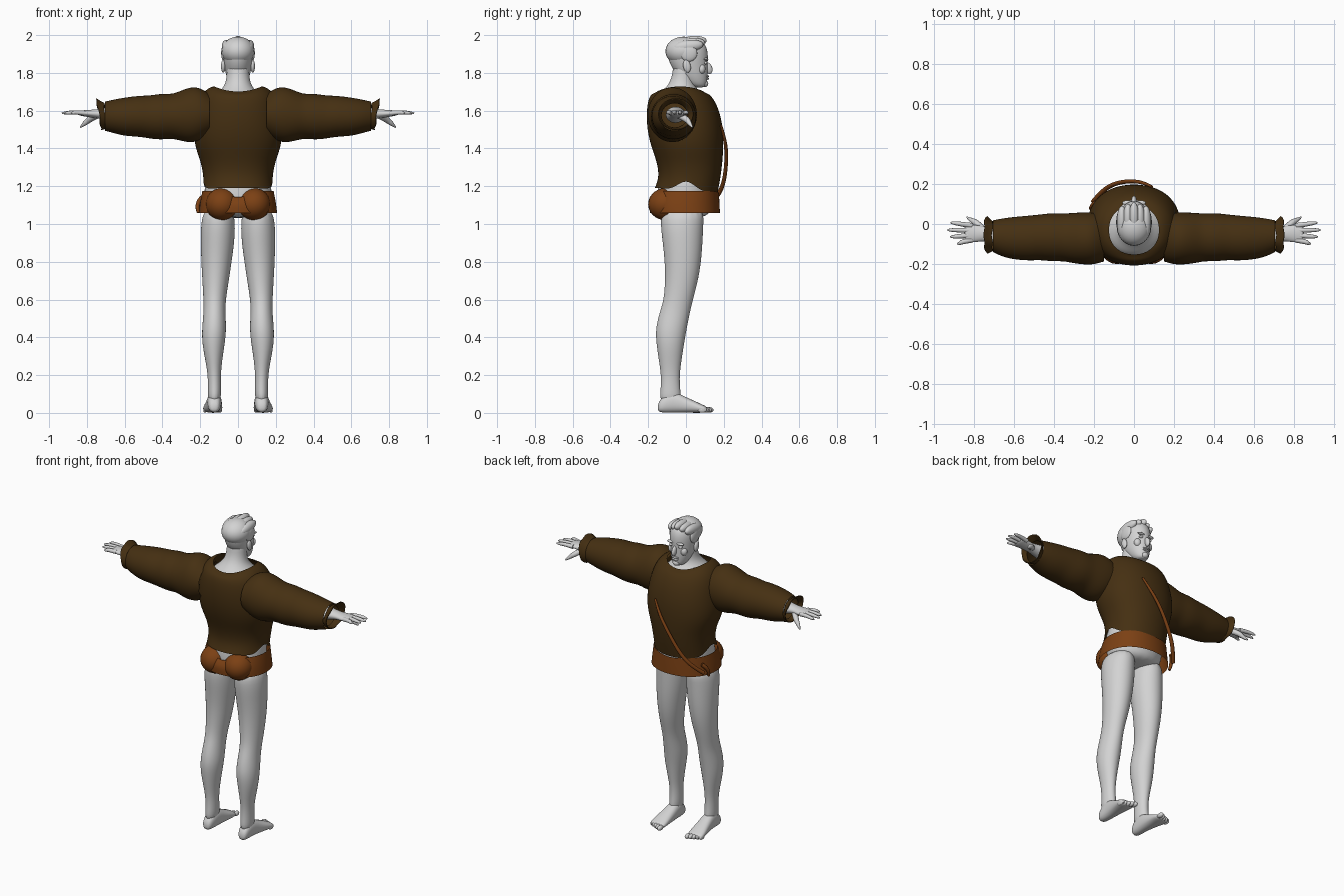
import bpy, bmesh, math
from mathutils import Matrix, Vector

if "Cube" in bpy.data.objects:
    bpy.data.objects.remove(bpy.data.objects["Cube"])


def material(name, rgb):
    m = bpy.data.materials.new(name)
    m.use_nodes = True
    m.diffuse_color = (*rgb, 1)
    bsdf = m.node_tree.nodes["Principled BSDF"]
    bsdf.inputs["Base Color"].default_value = (*rgb, 1)
    bsdf.inputs["Roughness"].default_value = 0.8
    return m


SKIN = material("pale grey skin", (0.65, 0.65, 0.65))
SHIRT = material("dark brown cloth", (0.06, 0.029, 0.006))
LEATHER = material("rust brown leather", (0.2, 0.052, 0.007))


def finish(name, data, mat, mirror=False, subdiv=0):
    data.materials.append(mat)
    ob = bpy.data.objects.new(name, data)
    bpy.context.scene.collection.objects.link(ob)
    if mirror:
        ob.modifiers.new("mirror", "MIRROR").use_mirror_merge = False
    if subdiv:
        s = ob.modifiers.new("smooth", "SUBSURF")
        s.levels = s.render_levels = subdiv
    return ob


def loft(name, axis, rings, mat, mirror=False, caps=True, power=1.0, warp=None, n=16):
    """Rings are (position, a min, a max, b min, b max) across the given axis."""
    bm = bmesh.new()
    rows = []
    for k, (pos, a0, a1, b0, b1) in enumerate(rings):
        row = []
        for i in range(n):
            t = math.tau * i / n
            c, s = math.cos(t), math.sin(t)
            a = (a0 + a1) / 2 + (a1 - a0) / 2 * math.copysign(abs(c) ** power, c)
            b = (b0 + b1) / 2 + (b1 - b0) / 2 * math.copysign(abs(s) ** power, s)
            p = Vector({"x": (pos, a, b), "y": (a, pos, b), "z": (a, b, pos)}[axis])
            if warp:
                warp(p, k)
            row.append(bm.verts.new(p))
        rows.append(row)
    for r, q in zip(rows, rows[1:]):
        for i in range(n):
            j = (i + 1) % n
            bm.faces.new((r[i], r[j], q[j], q[i]))
    if caps:
        bm.faces.new(rows[0])
        bm.faces.new(rows[-1])
    bmesh.ops.recalc_face_normals(bm, faces=bm.faces)
    me = bpy.data.meshes.new(name)
    bm.to_mesh(me)
    bm.free()
    me.shade_smooth()
    return finish(name, me, mat, mirror, 2)


def sym(rows):
    """Expand (z, half width, y min, y max) to full rings."""
    return [(z, -w, w, y0, y1) for z, w, y0, y1 in rows]


def ellipsoid(name, centre, size, mat, mirror=False, turn=0.0, axis="X"):
    bm = bmesh.new()
    m = Matrix.Translation(centre) @ Matrix.Rotation(turn, 4, axis) @ Matrix.Diagonal((*size, 1))
    bmesh.ops.create_uvsphere(bm, u_segments=24, v_segments=14, radius=1, matrix=m)
    me = bpy.data.meshes.new(name)
    bm.to_mesh(me)
    bm.free()
    me.shade_smooth()
    return finish(name, me, mat, mirror)


def tube(name, points, mat, mirror=False):
    """Round tube through (x, y, z, radius) points."""
    cu = bpy.data.curves.new(name, "CURVE")
    cu.dimensions = "3D"
    cu.bevel_depth = 1
    cu.bevel_resolution = 3
    cu.use_fill_caps = True
    sp = cu.splines.new("NURBS")
    sp.points.add(len(points) - 1)
    for p, (x, y, z, r) in zip(sp.points, points):
        p.co = (x, y, z, 1)
        p.radius = r
    sp.use_endpoint_u = True
    sp.order_u = 3
    return finish(name, cu, mat, mirror)


# Skin: hips, neck and upper chest
loft("hips", "z", sym([(1.03, .12, -.1, .1), (1.07, .18, -.16, .14),
     (1.2, .183, -.155, .16), (1.3, .17, -.13, .15)]), SKIN)
loft("neck", "z", sym([(1.6, .18, -.17, .13), (1.665, .15, -.165, .11), (1.7, .1, -.13, .07),
     (1.74, .066, -.09, .045), (1.8, .06, -.07, .05), (1.86, .06, -.07, .05)]), SKIN)

# Head with facial features
loft("head", "z", sym([(1.722, .025, .045, .1), (1.74, .047, .0, .112), (1.79, .066, -.05, .118),
     (1.84, .075, -.085, .116), (1.89, .081, -.1, .12), (1.94, .081, -.1, .112),
     (1.98, .055, -.07, .08)]), SKIN)
ellipsoid("nose", (0, .118, 1.825), (.013, .021, .032), SKIN, turn=.35)
ellipsoid("brow", (.032, .106, 1.873), (.027, .012, .008), SKIN, True)
ellipsoid("eye", (.032, .103, 1.853), (.014, .01, .008), SKIN, True)
ellipsoid("cheek", (.042, .083, 1.82), (.022, .02, .026), SKIN, True)
for lip, z in (("upper_lip", 1.782), ("lower_lip", 1.77)):
    ellipsoid(lip, (0, .112, z), (.023, .011, .006), SKIN)
ellipsoid("chin", (0, .1, 1.743), (.022, .018, .018), SKIN)
ellipsoid("ear", (.078, .005, 1.835), (.012, .02, .034), SKIN, True, turn=.2)

# Short swept hair
ellipsoid("hair_cap", (0, -.012, 1.915), (.087, .097, .077), SKIN)
for i in range(5):
    x = (i - 2) * .03
    ellipsoid("hair_lock", (x, .03 - abs(x) * .3, 1.963 - abs(x) * .35),
              (.026, .08, .032), SKIN, turn=.12)
ellipsoid("side_hair", (.074, .015, 1.905), (.015, .045, .045), SKIN, True)


# Shirt body: notched side hem and a dipped neckline
def shape_shirt(p, k):
    if k == 0:
        p.z += .07 * max(0, 1 - abs(p.y) / .05) - .07 * p.y
    if k >= 7:
        p.z -= .035 * max(0, 1 - (p.x / .14) ** 2)


loft("shirt_body", "z", sym([(1.18, .188, -.168, .172), (1.25, .187, -.145, .187),
     (1.33, .2, -.157, .197), (1.42, .238, -.193, .203), (1.52, .238, -.213, .2),
     (1.62, .22, -.212, .175), (1.685, .2, -.195, .135), (1.725, .155, -.17, .108),
     (1.735, .128, -.155, .095)]), SHIRT, caps=False, power=.92, warp=shape_shirt)

# Puffed sleeves
loft("sleeves", "x", [(.15, -.19, .05, 1.47, 1.69), (.2, -.206, .06, 1.44, 1.725),
     (.25, -.206, .062, 1.425, 1.73), (.31, -.198, .058, 1.44, 1.705),
     (.35, -.188, .055, 1.45, 1.69), (.41, -.19, .058, 1.443, 1.693),
     (.47, -.182, .05, 1.45, 1.682), (.52, -.186, .045, 1.46, 1.682),
     (.6, -.18, .038, 1.463, 1.672), (.66, -.165, .03, 1.48, 1.66),
     (.705, -.142, .02, 1.492, 1.65)], SHIRT, True, caps=False)


# Flared slanting cuffs
def shape_cuff(p, k):
    p.x += .15 * (p.z - 1.58) + .006 * math.sin(p.y * 90)


cuff = loft("cuffs", "x", [(.7, -.135, .015, 1.505, 1.645), (.715, -.142, .025, 1.5, 1.652),
            (.735, -.15, .042, 1.495, 1.668)], SHIRT, True, caps=False, warp=shape_cuff)
cuff.modifiers.new("thickness", "SOLIDIFY").thickness = .005

# Hands
loft("forearms_and_palms", "x", [(.55, -.12, .0, 1.52, 1.63), (.69, -.1, .0, 1.545, 1.618),
     (.74, -.085, -.015, 1.56, 1.608), (.78, -.09, -.005, 1.563, 1.605),
     (.83, -.095, .0, 1.572, 1.602), (.85, -.09, -.005, 1.578, 1.598)], SKIN, True)
for name, y, tip, ytip in (("index_finger", -.008, .918, .006), ("middle_finger", -.032, .933, -.03),
                           ("ring_finger", -.056, .92, -.064), ("little_finger", -.08, .885, -.098)):
    tube(name, [(.81, y, 1.587, .013), (.86, (y + ytip) / 2, 1.592, .012),
                (tip - .012, ytip, 1.588, .009), (tip, ytip, 1.586, .003)], SKIN, True)
tube("thumb", [(.75, -.035, 1.575, .018), (.785, .005, 1.555, .017), (.815, .02, 1.53, .012),
               (.835, .034, 1.512, .004)], SKIN, True)

# Legs with thigh, knee, calf and ankle
loft("legs", "z", [(1.09, .025, .18, -.13, .1), (1.0, .012, .199, -.138, .094),
     (.9, .018, .199, -.125, .09), (.8, .032, .196, -.114, .082), (.7, .047, .19, -.112, .066),
     (.6, .064, .184, -.118, .038), (.53, .066, .183, -.142, .022), (.44, .06, .193, -.164, .004),
     (.36, .07, .19, -.157, -.01), (.28, .083, .174, -.145, -.022), (.2, .091, .16, -.132, -.034),
     (.12, .088, .16, -.135, -.03), (.05, .092, .16, -.142, -.02)], SKIN, True)

# Feet, turned slightly outward
loft("feet", "y", [(-.15, .108, .145, .01, .045), (-.13, .092, .16, .0, .085),
     (-.07, .086, .163, .0, .12), (-.01, .084, .17, .0, .088), (.05, .082, .182, .0, .062),
     (.09, .082, .187, .0, .042), (.112, .088, .182, .004, .034)], SKIN, True, power=.85)
for i in range(5):
    ellipsoid("toe", (.098 + i * .019, .122 - i * .009, .016),
              (.014 - i * .001, .024, .015), SKIN, True)


# Short hip wrap, dipping at the middle of the top edge
def shape_wrap(p, k):
    if k == 2:
        p.z -= .045 * max(0, 1 - abs(p.x) / .1) * (1 if p.y < 0 else .3)


loft("hip_wrap", "z", sym([(1.058, .212, -.195, .184), (1.11, .206, -.198, .182),
     (1.175, .193, -.17, .178)]), LEATHER, caps=False, power=.92, warp=shape_wrap)
ellipsoid("seat_of_wrap", (.085, -.108, 1.105), (.087, .092, .085), LEATHER, True)

# Diagonal strap and its loose end
tube("strap", [(.09, .186, 1.52, .006), (.05, .207, 1.45, .009), (-.02, .216, 1.35, .01),
               (-.1, .202, 1.22, .011), (-.16, .165, 1.14, .012), (-.205, .11, 1.09, .012)], LEATHER)
tube("strap_end", [(-.19, .11, 1.14, .012), (-.225, .08, 1.11, .012), (-.21, .07, 1.06, .008)], LEATHER)
